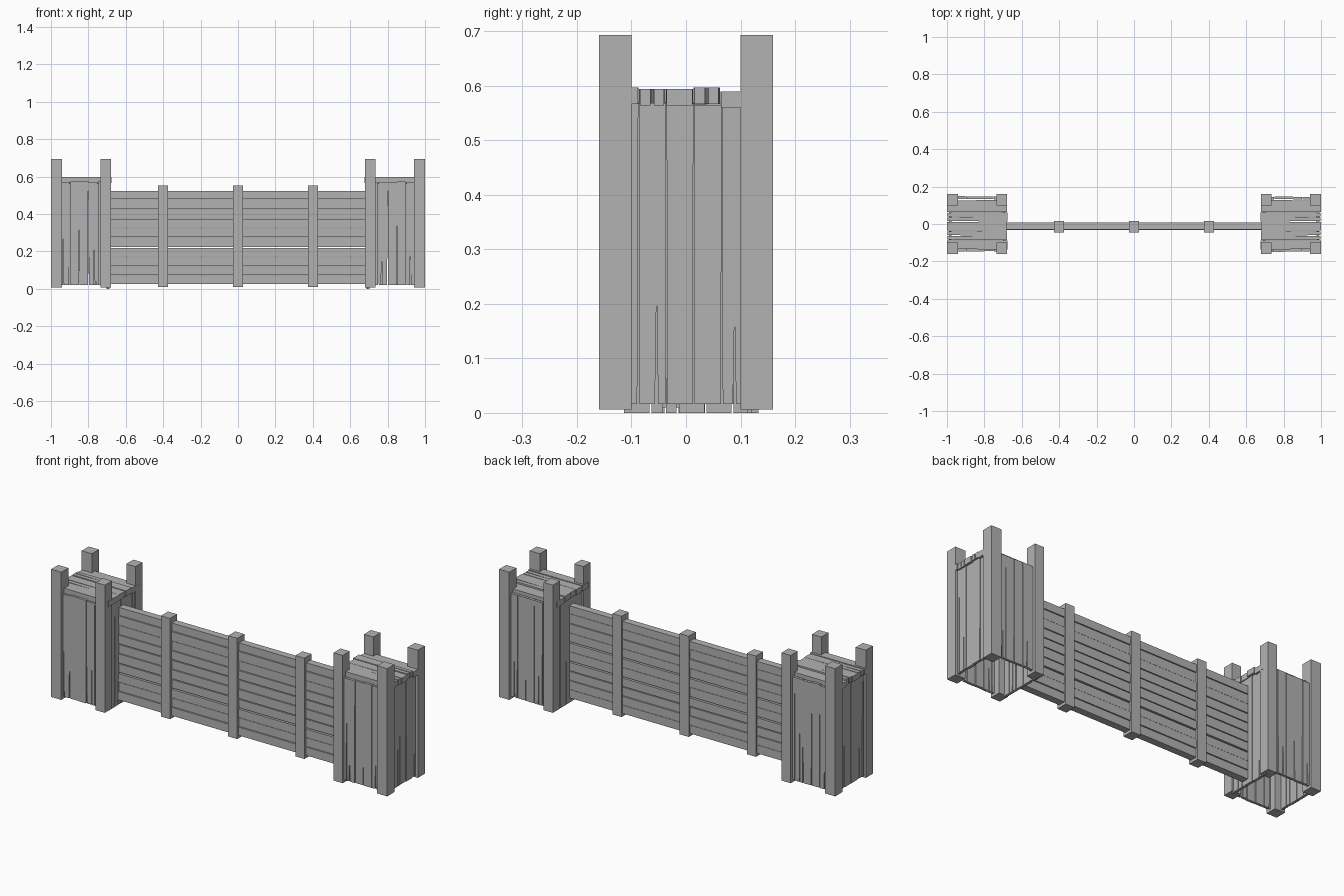
import bpy, bmesh, random

if "Cube" in bpy.data.objects:
    bpy.data.objects.remove(bpy.data.objects["Cube"])
random.seed(4)

wood = bpy.data.materials.new("weathered_grey_wood")
wood.diffuse_color = (0.45, 0.45, 0.45, 1)
wood.use_nodes = True
wood.node_tree.nodes["Principled BSDF"].inputs["Base Color"].default_value = wood.diffuse_color


def finish(name, bm):
    bmesh.ops.recalc_face_normals(bm, faces=bm.faces[:])
    me = bpy.data.meshes.new(name)
    bm.to_mesh(me)
    bm.free()
    me.materials.append(wood)
    ob = bpy.data.objects.new(name, me)
    bpy.context.collection.objects.link(ob)


def prism(bm, outline, d0, d1, place):
    """Extrude a flat outline (u, v) from depth d0 to d1."""
    a = [bm.verts.new(place(u, v, d0)) for u, v in outline]
    b = [bm.verts.new(place(u, v, d1)) for u, v in outline]
    bm.faces.new(a)
    bm.faces.new(b[::-1])
    n = len(a)
    for i in range(n):
        bm.faces.new((a[i], b[i], b[(i + 1) % n], a[(i + 1) % n]))


def box(bm, x0, x1, y0, y1, z0, z1):
    prism(bm, [(x0, y0), (x1, y0), (x1, y1), (x0, y1)], z0, z1,
          lambda u, v, d: (u, v, d))


def plank(bm, u0, u1, v0, v1, d0, d1, place, gap=0.003, crack=None):
    """Board tapering towards v0, with an optional split (position, length)."""
    pts = [(u0 + gap, v0)]
    if crack:
        c = u0 + (u1 - u0) * crack[0]
        pts += [(c - 0.003, v0), (c, v0 + crack[1]), (c + 0.003, v0)]
    pts += [(u1 - gap, v0), (u1 - 0.0005, v1), (u0 + 0.0005, v1)]
    prism(bm, pts, d0, d1, place)


def wall(name, edges, v0, v1, d0, d1, place, jitter=0.006):
    bm = bmesh.new()
    for i, (a, b) in enumerate(zip(edges, edges[1:])):
        j = random.uniform(-0.002, 0.002)
        crack = (random.uniform(0.35, 0.65), random.uniform(0.12, 0.3)) if i % 3 == 1 else None
        plank(bm, a, b, v0, v1 - random.uniform(0, jitter), d0 + j, d1 + j, place,
              random.uniform(0.001, 0.003), crack)
    finish(name, bm)


for s, side in ((-1, "left"), (1, "right")):
    # four square corner posts
    bm = bmesh.new()
    for x0, x1 in ((0.68, 0.735), (0.94, 1.0)):
        for y0, y1 in ((-0.16, -0.10), (0.10, 0.16)):
            box(bm, min(s * x0, s * x1), max(s * x0, s * x1), y0, y1, 0.006, 0.693)
    finish(side + "_tower_posts", bm)

    # upright plank walls
    def front(u, v, d): return (s * u, -d, v)
    def back(u, v, d): return (s * u, d, v)
    def flank(u, v, d): return (s * d, u, v)
    xs = [0.70, 0.75, 0.80, 0.85, 0.90, 0.955]
    wall(side + "_tower_front_wall", xs, 0.02, 0.575, 0.133, 0.147, front)
    wall(side + "_tower_back_wall", xs, 0.02, 0.575, 0.133, 0.147, back)
    wall(side + "_tower_outer_wall", [-0.135, -0.087, -0.036, 0.014, 0.066, 0.12],
         0.016, 0.57, 0.975, 0.989, flank)
    wall(side + "_tower_inner_wall", [-0.115, -0.066, -0.015, 0.036, 0.085, 0.135],
         0.0, 0.57, 0.688, 0.702, flank)

    # platform boards, gaps widening towards the outer end
    bm = bmesh.new()
    ys = [-0.136, -0.087, -0.037, 0.013, 0.063, 0.128]
    tops = [0.597, 0.594, 0.594, 0.597, 0.590]
    for i in range(5):
        plank(bm, ys[i], ys[i + 1], 1.0 - 0.003 * (i % 2), 0.676 + 0.003 * (i % 3),
              tops[i] - 0.03, tops[i], lambda u, v, d: (s * v, u, d),
              0.003 if i % 2 else 0.0015, (0.5, -0.18) if i in (1, 3) else None)
    finish(side + "_tower_platform", bm)

# horizontal fence boards, slightly uneven in depth
bm = bmesh.new()
zs = [0.025, 0.073, 0.122, 0.173, 0.224, 0.276, 0.328, 0.377, 0.428, 0.480, 0.525]
for i in range(10):
    gap = 0.006 if i in (2, 3, 5) else 0.003
    j = 0.003 * (i % 2)
    box(bm, -0.69, 0.69, -0.033 + j, 0.005 + j, zs[i], zs[i + 1] - gap)
finish("fence_boards", bm)

# fence posts
bm = bmesh.new()
for x in (-0.4, 0.0, 0.4):
    box(bm, x - 0.027, x + 0.027, -0.045, 0.015, 0.01, 0.552)
finish("fence_posts", bm)
